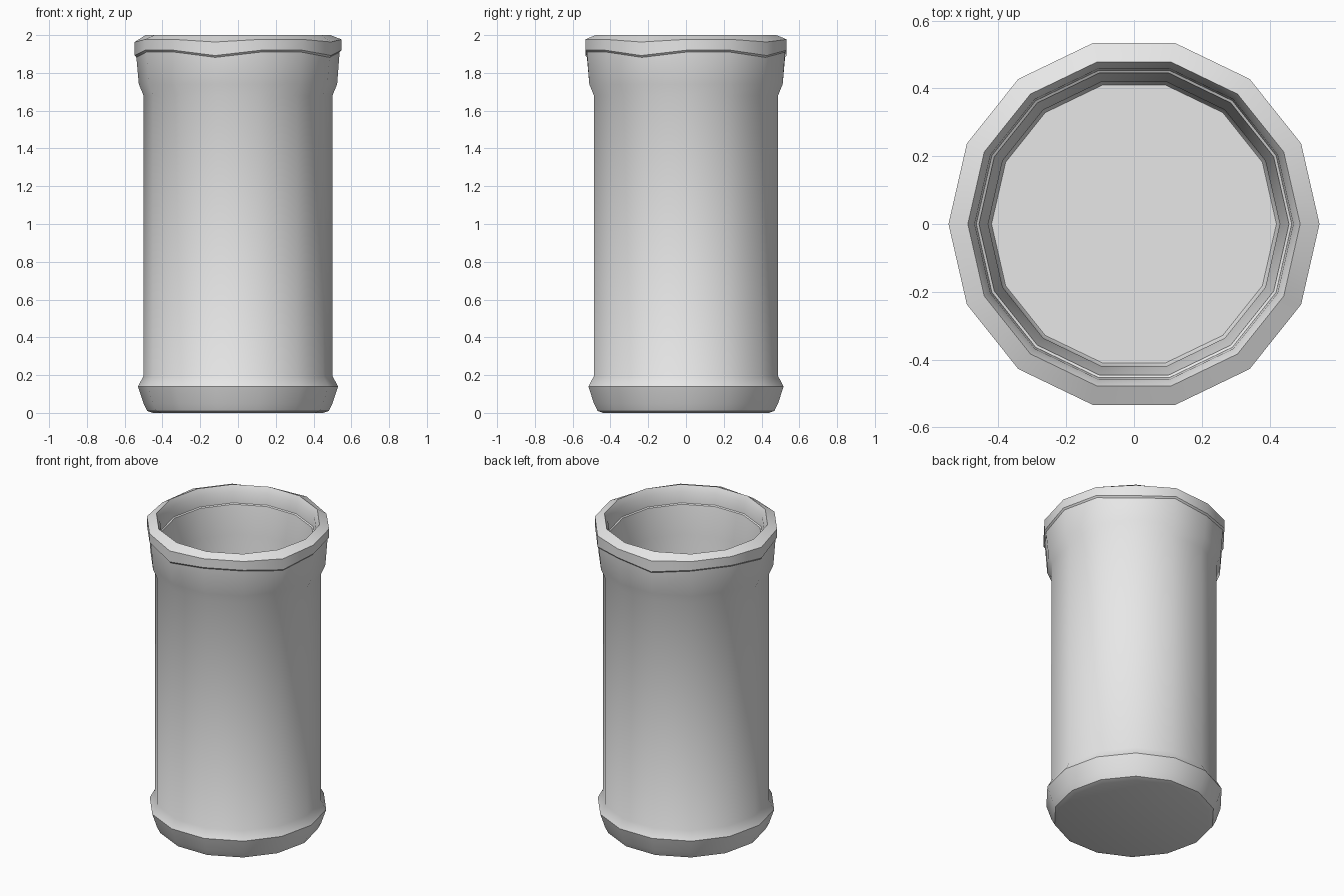
import bpy, bmesh, math

if "Cube" in bpy.data.objects:
    bpy.data.objects.remove(bpy.data.objects["Cube"])

SIDES = 14
grey = bpy.data.materials.new("plain grey")
grey.diffuse_color = (0.8, 0.8, 0.8, 1)
grey.use_nodes = True
grey.node_tree.nodes["Principled BSDF"].inputs["Base Color"].default_value = grey.diffuse_color

# Profile from the underside, up the outside, over the lip, down the inside.
# Each entry: radius, height, strength of the hand-cut wobble on the rim.
profile = [
    (0.450, 0.000, 0), (0.480, 0.010, 0), (0.500, 0.050, 0),   # foot
    (0.530, 0.140, 0), (0.500, 0.195, 0),
    (0.500, 1.680, 0), (0.525, 1.740, 0), (0.538, 1.895, 1),   # wall and flare
    (0.547, 1.905, 1), (0.547, 1.970, 0.5),                    # rim band
    (0.490, 2.000, 0), (0.470, 1.960, 0),                      # lip
    (0.465, 1.890, 0), (0.457, 1.885, 0),                      # inner ledge
    (0.430, 1.700, 0), (0.430, 0.100, 0), (0.420, 0.080, 0),   # inside and floor
]


def wobble(k):
    # every third corner of the rim dips, the others rise
    return -0.013 if k in (2, 4, 7, 10, 13) else 0.015


bm = bmesh.new()
rings = []
for r, z, w in profile:
    ring = []
    for k in range(SIDES):
        a = 2 * math.pi * k / SIDES
        ring.append(bm.verts.new((r * math.cos(a), r * math.sin(a), z + w * wobble(k))))
    rings.append(ring)
for lo, hi in zip(rings, rings[1:]):
    for k in range(SIDES):
        n = (k + 1) % SIDES
        bm.faces.new((lo[k], lo[n], hi[n], hi[k]))
bm.faces.new(rings[0][::-1])   # underside
bm.faces.new(rings[-1])        # inner floor

mesh = bpy.data.meshes.new("cup")
bm.to_mesh(mesh)
bm.free()
cup = bpy.data.objects.new("cup", mesh)
bpy.context.collection.objects.link(cup)
mesh.materials.append(grey)

# Smooth shading with crisp rim edges
bpy.context.view_layer.objects.active = cup
cup.select_set(True)
bpy.ops.object.shade_smooth_by_angle(angle=math.radians(30))
